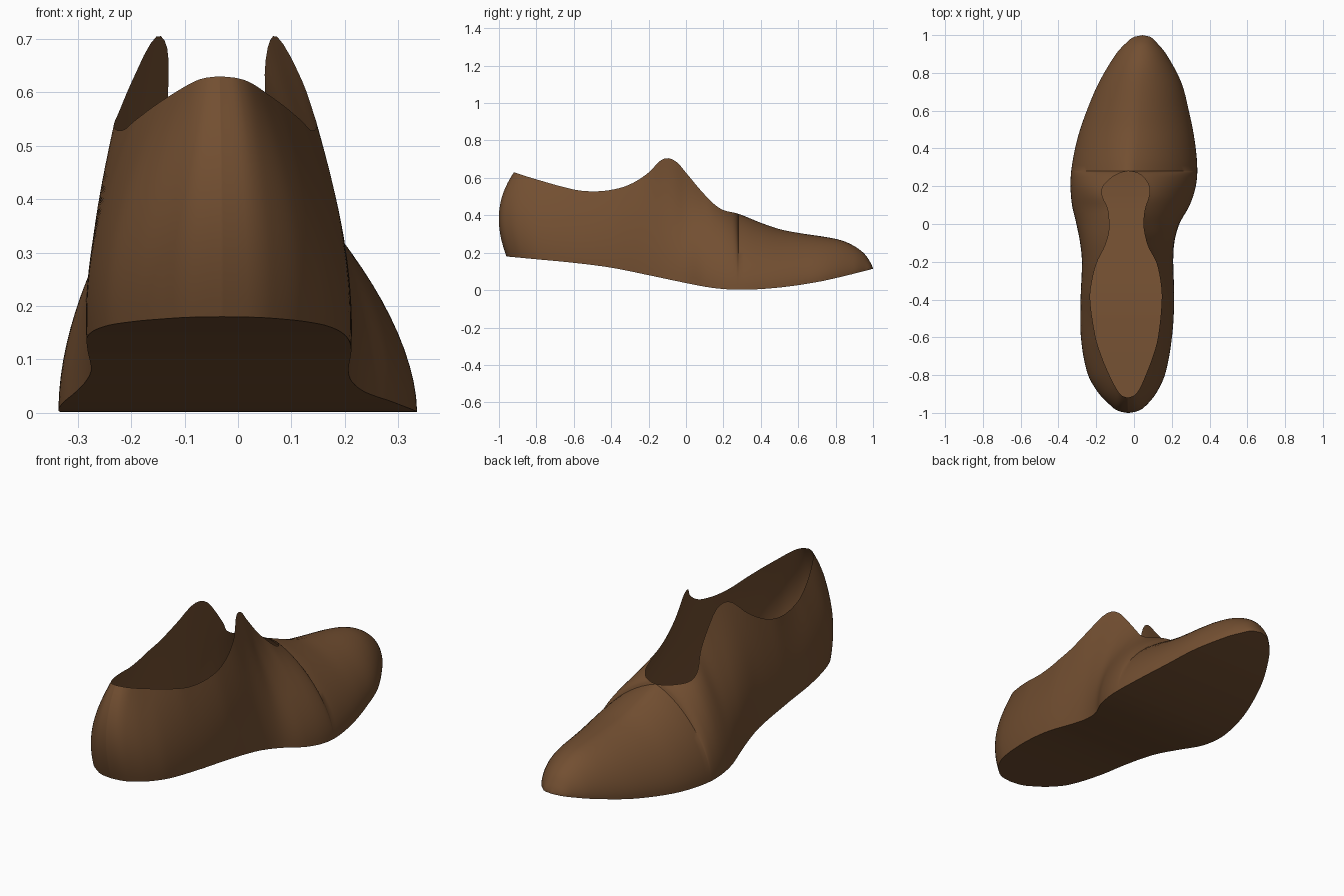
import bpy, bmesh, math

if "Cube" in bpy.data.objects:
    bpy.data.objects.remove(bpy.data.objects["Cube"])

# Plan outline: y, right x, left x
OUTLINE = [(-1, -.03, -.03), (-.99, -.085, .025), (-.96, -.13, .07), (-.9, -.19, .12),
           (-.8, -.245, .165), (-.6, -.28, .2), (-.4, -.282, .212), (-.2, -.275, .207),
           (-.1, -.285, .213), (0, -.305, .24), (.1, -.328, .295), (.2, -.336, .327),
           (.3, -.33, .335), (.45, -.3, .32), (.6, -.25, .29), (.75, -.185, .25),
           (.9, -.095, .17), (.96, -.04, .12), (.99, 0, .087), (1, .045, .045)]
# Foot opening: y, right x, left x
OPENING = [(-.92, -.035, -.035), (-.91, -.062, -.003), (-.88, -.088, .025), (-.8, -.13, .062),
           (-.7, -.172, .1), (-.6, -.203, .127), (-.4, -.232, .147), (-.3, -.222, .14),
           (-.2, -.195, .117), (-.12, -.155, .075), (-.05, -.133, .056), (0, -.13, .05),
           (.08, -.138, .058), (.15, -.168, .08), (.2, -.163, .08), (.25, -.112, .048),
           (.273, -.065, .01), (.28, -.03, -.03)]
# Height of the rim, then of the ridge over the toes
TOP = [(-.92, .63), (-.8, .592), (-.6, .538), (-.5, .528), (-.4, .536), (-.3, .565),
       (-.2, .628), (-.14, .69), (-.1, .706), (-.05, .685), (0, .628), (.08, .532),
       (.15, .46), (.2, .428), (.28, .408), (.4, .36), (.5, .326), (.6, .306),
       (.8, .274), (.88, .246), (.95, .198), (.985, .15), (1, .118)]
# Height of the sole
SOLE = [(-.96, .18), (-.8, .165), (-.6, .146), (-.4, .12), (-.2, .08), (0, .038),
        (.15, .011), (.3, .002), (.5, .014), (.7, .043), (.85, .076), (1, .114)]
# Side fullness: y, lower bulge, upper reach, upper drop
FULLNESS = [(-1, .1, .62, .33), (-.3, .1, .6, .33), (0, .02, .42, .35), (.28, 0, .55, .15),
            (.6, .02, .58, .05), (1, .05, .6, 0)]

OPEN_END = .28
SIDE_STEPS, SOLE_STEPS = 16, 8


def sample(table, y):
    """Smooth curve through the rows of a table, returned as a list of columns."""
    y = min(max(y, table[0][0]), table[-1][0])
    last = len(table) - 1
    i = next((k for k in range(last) if y <= table[k + 1][0]), last - 1)

    def slope(k, c):
        a, b = table[max(k - 1, 0)], table[min(k + 1, last)]
        return (b[c] - a[c]) / (b[0] - a[0])

    p, q = table[i], table[i + 1]
    w = q[0] - p[0]
    t = (y - p[0]) / w
    s = t * t * (3 - 2 * t)
    return [p[c] * (1 - s) + q[c] * s
            + w * t * (1 - t) * ((1 - t) * slope(i, c) - t * slope(i + 1, c))
            for c in range(1, len(p))]


def bezier(p, t):
    u = 1 - t
    weights = (u ** 3, 3 * u * u * t, 3 * u * t * t, t ** 3)
    return tuple(sum(w * v[c] for w, v in zip(weights, p)) for c in range(3))


def section(y):
    """One slice: down the right side, across the sole, up the left side."""
    heel = min(max((-.5 - y) / .5, 0), 1) ** 1.5
    y_low, y_mid, y_top = y + .04 * heel, y - .02 * heel, y + .08 * heel
    edges = sample(OUTLINE, y)
    if y < OPEN_END - 1e-6:
        rims = sample(OPENING, y_top)
    else:
        ridge = -.03 + .075 * (y - OPEN_END) / (1 - OPEN_END)
        rims = [ridge, ridge]
    low, top = sample(SOLE, y_low)[0], sample(TOP, y_top)[0]
    bulge, reach, drop = sample(FULLNESS, y)
    h = top - low
    sides = []
    for edge, rim in zip(edges, rims):
        d = edge - rim
        ctrl = [(edge, y_low, low), (edge + bulge * d, y_mid, low + .36 * h),
                (rim + reach * d, y_mid, top - drop * h), (rim, y_top, top)]
        sides.append([bezier(ctrl, k / SIDE_STEPS) for k in range(SIDE_STEPS + 1)])
    right, left = sides
    across = [(edges[0] + (edges[1] - edges[0]) * k / SOLE_STEPS, y_low, low)
              for k in range(1, SOLE_STEPS)]
    return right[::-1] + across + left


# Slices crowd together at the heel, the front of the opening and the toe
N_BACK, N_TOE = 80, 40
stations = [-1 + (1 + OPEN_END) * (1 - math.cos(math.pi * k / N_BACK)) / 2 for k in range(N_BACK)]
stations += [OPEN_END + (1 - OPEN_END) * math.sin(math.pi / 2 * k / N_TOE) for k in range(N_TOE + 1)]

# Shoe shell
bm = bmesh.new()
rows = [[bm.verts.new(p) for p in section(y)] for y in stations]
for a, b in zip(rows, rows[1:]):
    for j in range(len(a) - 1):
        bm.faces.new((a[j], b[j], b[j + 1], a[j + 1]))
bmesh.ops.remove_doubles(bm, verts=bm.verts, dist=.0002)
bmesh.ops.dissolve_degenerate(bm, edges=bm.edges, dist=.0001)
mesh = bpy.data.meshes.new("shoe_shell")
bm.to_mesh(mesh)
bm.free()
shoe = bpy.data.objects.new("shoe_shell", mesh)
bpy.context.collection.objects.link(shoe)

# Brown leather
leather = bpy.data.materials.new("brown_leather")
leather.use_nodes = True
color = (.17, .078, .031, 1)
leather.diffuse_color = color
leather.node_tree.nodes["Principled BSDF"].inputs["Base Color"].default_value = color
mesh.materials.append(leather)

bpy.context.view_layer.objects.active = shoe
shoe.select_set(True)
bpy.ops.object.shade_smooth_by_angle(angle=math.radians(40))
